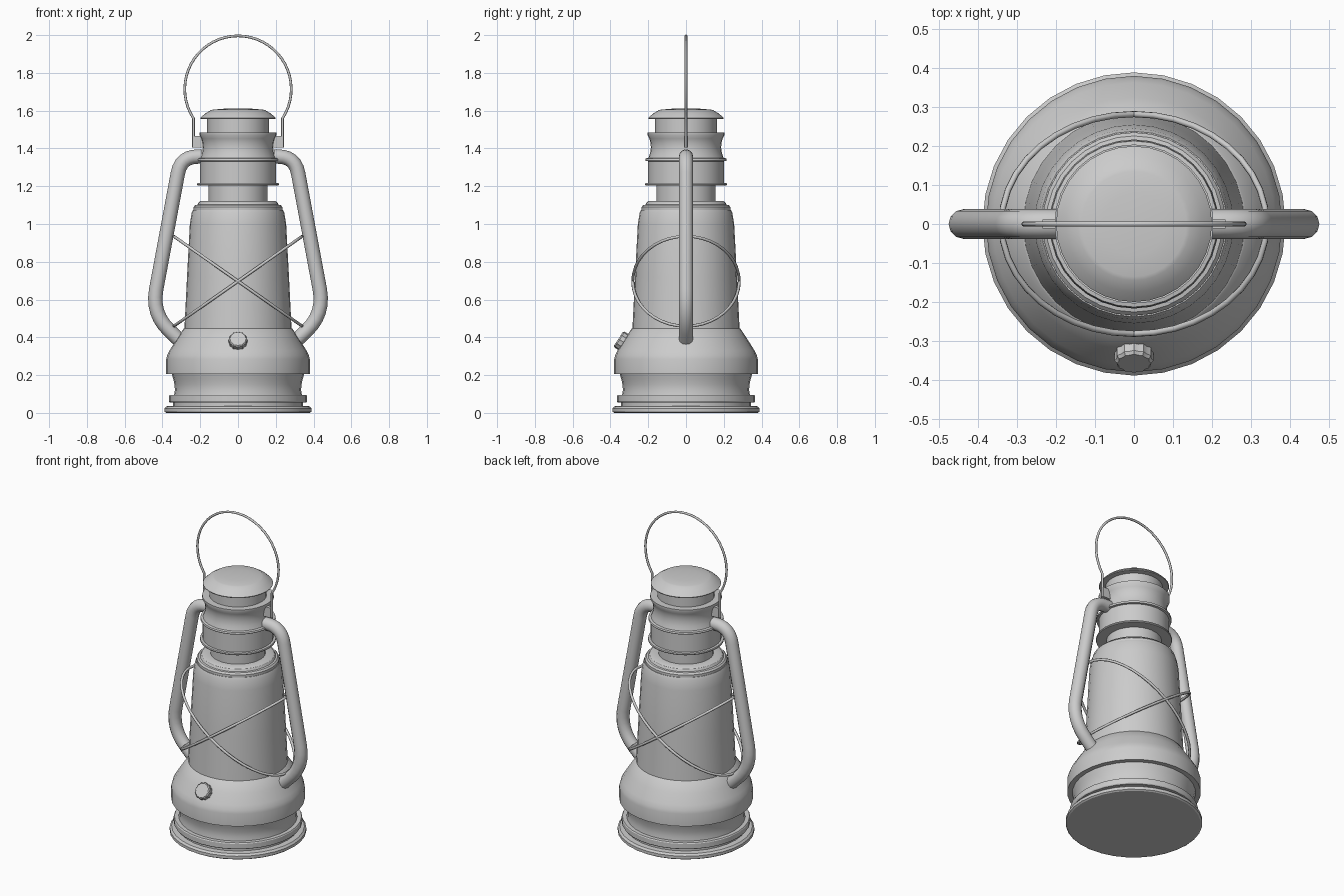
import bpy, bmesh, math
from mathutils import Vector, Matrix

if "Cube" in bpy.data.objects:
    bpy.data.objects.remove(bpy.data.objects["Cube"])


def finish(name, bm, angle=32):
    bmesh.ops.remove_doubles(bm, verts=bm.verts, dist=1e-5)
    bmesh.ops.recalc_face_normals(bm, faces=bm.faces)
    me = bpy.data.meshes.new(name)
    bm.to_mesh(me)
    bm.free()
    me.shade_smooth()
    me.set_sharp_from_angle(angle=math.radians(angle))
    ob = bpy.data.objects.new(name, me)
    bpy.context.collection.objects.link(ob)
    return ob


def lathe(name, profile, n=32):
    """Revolve (radius, height) points into a closed solid."""
    bm = bmesh.new()
    rings = [[bm.verts.new((r * math.cos(2 * math.pi * i / n), r * math.sin(2 * math.pi * i / n), z))
              for i in range(n)] for r, z in profile]
    for a, b in zip(rings, rings[1:]):
        for i in range(n):
            j = (i + 1) % n
            bm.faces.new((a[i], a[j], b[j], b[i]))
    bm.faces.new(rings[0][::-1])
    bm.faces.new(rings[-1])
    return finish(name, bm)


def tube(name, pts, radius, cyclic=False, res=2):
    """Round tube swept along a path."""
    cu = bpy.data.curves.new(name, 'CURVE')
    cu.dimensions = '3D'
    cu.bevel_depth = radius
    cu.bevel_resolution = res
    cu.use_fill_caps = True
    sp = cu.splines.new('POLY')
    sp.points.add(len(pts) - 1)
    for p, co in zip(sp.points, pts):
        p.co = (*co, 1)
    sp.use_cyclic_u = cyclic
    sp.use_smooth = True
    ob = bpy.data.objects.new(name, cu)
    bpy.context.collection.objects.link(ob)
    return ob


def fillet(pts, radii, steps=6):
    """Round each inner corner of a path with a quadratic blend."""
    pts = [Vector(p) for p in pts]
    out = [pts[0]]
    for a, b, c, d in zip(pts, pts[1:], pts[2:], radii):
        p, q = b + (a - b).normalized() * d, b + (c - b).normalized() * d
        for k in range(steps + 1):
            t = k / steps
            out.append(p * (1 - t) ** 2 + b * 2 * t * (1 - t) + q * t * t)
    return out + [pts[-1]]


# Base foot, bead and waist
lathe("base", [(.38, 0), (.389, .006), (.389, .024), (.378, .035), (.345, .037), (.345, .056),
               (.362, .056), (.366, .062), (.366, .09), (.362, .096), (.338, .096), (.334, .12),
               (.336, .15), (.343, .18), (.352, .21)])
# Fuel tank
lathe("fuel_tank", [(.345, .207), (.38, .207), (.38, .285), (.375, .305), (.363, .33),
                    (.325, .39), (.289, .445), (.28, .45)])
# Globe and its top rim
lathe("globe", [(.284, .44), (.27, .72), (.255, 1.0), (.245, 1.06), (.238, 1.075)])
lathe("globe_rim", [(.225, 1.07), (.235, 1.075), (.235, 1.09), (.226, 1.1), (.215, 1.102),
                    (.208, 1.115), (.195, 1.122), (.15, 1.122)])
# Chimney: neck, hood with two beads, upper neck and domed cap
lathe("lower_neck", [(.157, 1.11), (.157, 1.22)])
lathe("chimney_hood", [(.15, 1.205), (.215, 1.205), (.217, 1.21), (.215, 1.217), (.201, 1.218), (.201, 1.332),
                       (.213, 1.334), (.215, 1.34), (.213, 1.347), (.199, 1.35), (.19, 1.375),
                       (.186, 1.405), (.188, 1.43), (.194, 1.452), (.204, 1.47), (.204, 1.484), (.16, 1.484)])
lathe("upper_neck", [(.163, 1.475), (.163, 1.565)])
lathe("cap", [(.16, 1.556), (.198, 1.556), (.2, 1.561), (.175, 1.584), (.145, 1.602),
              (.135, 1.605), (.08, 1.61), (.02, 1.612)])

# Side air tubes, bail lugs and guard wires on both sides
for s, side in ((-1, "left"), (1, "right")):
    path = [(.19, 0, 1.357), (.302, 0, 1.357), (.457, 0, .525), (.305, 0, .38)]
    pts = fillet(path, [.09, .13])
    tube("air_tube_" + side, [(s * p.x, 0, p.z) for p in pts], .038, res=4)

    bm = bmesh.new()
    bmesh.ops.create_cube(bm, size=1, matrix=Matrix.Translation((s * .21, 0, 1.436))
                          @ Matrix.Diagonal((.05, .022, .062, 1)))
    finish("bail_lug_" + side, bm)

    tube("guard_wire_" + side,
         [(s * .34 * math.cos(t), .282 * math.sin(t), .697 - .238 * math.cos(t))
          for t in (2 * math.pi * k / 40 for k in range(40))], .008, True)

# Wire carrying bail
R, cz = .282, 1.714
a0 = -math.asin(.155 / R)
arc = [(R * math.cos(a), 0, cz + R * math.sin(a))
       for a in (a0 + (math.pi - 2 * a0) * k / 36 for k in range(37))]
ex = arc[0][0]
tube("bail", [(ex, 0, 1.405)] + arc + [(-ex, 0, 1.405)], .007)

# Fluted filler knob on the sloped front of the tank
bm = bmesh.new()
n = 24
rings = []
for r, z in ((.05, -.03), (.05, .018), (.044, .026)):
    rings.append([bm.verts.new(((r - .004 * (i % 2)) * math.cos(2 * math.pi * i / n),
                                (r - .004 * (i % 2)) * math.sin(2 * math.pi * i / n), z))
                  for i in range(n)])
for a, b in zip(rings, rings[1:]):
    for i in range(n):
        j = (i + 1) % n
        bm.faces.new((a[i], a[j], b[j], b[i]))
bm.faces.new(rings[0][::-1])
bm.faces.new(rings[-1])
knob = finish("filler_knob", bm)
knob.location = (0, -.336, .378)
knob.rotation_euler = (math.radians(57), 0, 0)
